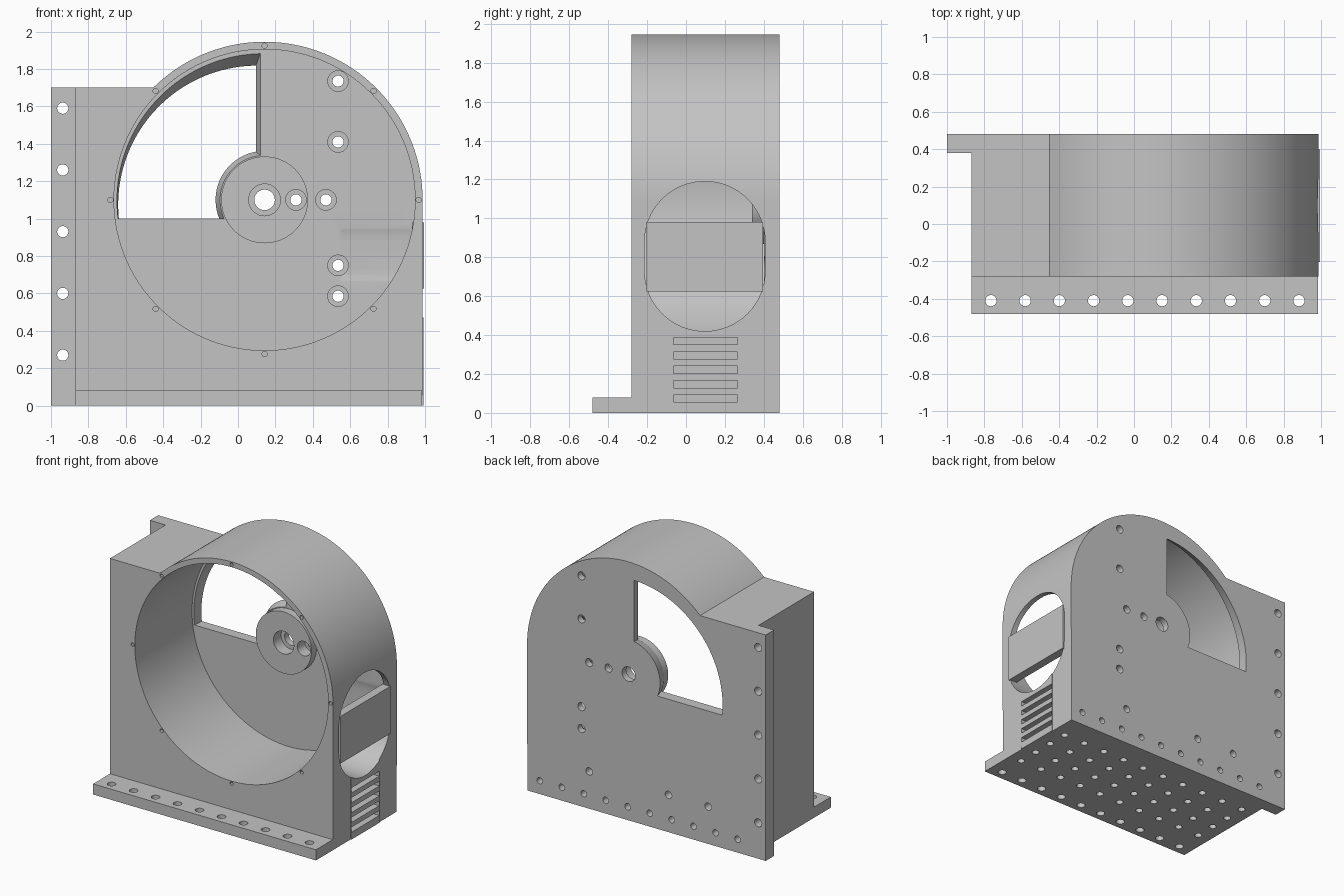
import bpy, bmesh
from math import sin, cos, pi, acos, asin, radians

cube = bpy.data.objects.get("Cube")
if cube:
    bpy.data.objects.remove(cube, do_unlink=True)

grey = bpy.data.materials.new("plain grey")
grey.use_nodes = True
grey.diffuse_color = (0.55, 0.55, 0.55, 1)
shader = next(n for n in grey.node_tree.nodes if n.type == "BSDF_PRINCIPLED")
shader.inputs["Base Color"].default_value = grey.diffuse_color
shader.inputs["Roughness"].default_value = 0.6

CX, CZ = 0.142, 1.10            # drum axis
FRONT, BACK, WALL = -0.28, 0.48, 0.40
LEFT, RIGHT = -0.87, 0.985
PLACE = {"x": lambda p, t: (t, p[0], p[1]),
         "y": lambda p, t: (p[0], t, p[1]),
         "z": lambda p, t: (p[0], p[1], t)}


def arc(cx, cy, r, a0, a1, n):
    return [(cx + r * cos(a0 + (a1 - a0) * i / n),
             cy + r * sin(a0 + (a1 - a0) * i / n)) for i in range(n + 1)]


def circle(cx, cy, r, n=24):
    return arc(cx, cy, r, 0, 2 * pi, n)[:-1]


def rect(x0, x1, y0, y1):
    return [(x0, y0), (x1, y0), (x1, y1), (x0, y1)]


def solid(name, prisms):
    """Prisms are (axis, start, end, profile, optional end profile)."""
    bm = bmesh.new()
    for axis, a, b, profile, *end in prisms:
        far = end[0] if end else profile
        v0 = [bm.verts.new(PLACE[axis](p, a)) for p in profile]
        v1 = [bm.verts.new(PLACE[axis](p, b)) for p in far]
        bm.faces.new(v0)
        bm.faces.new(v1[::-1])
        for i in range(len(v0)):
            j = (i + 1) % len(v0)
            bm.faces.new((v0[j], v0[i], v1[i], v1[j]))
    bmesh.ops.recalc_face_normals(bm, faces=bm.faces)
    mesh = bpy.data.meshes.new(name)
    bm.to_mesh(mesh)
    bm.free()
    mesh.materials.append(grey)
    obj = bpy.data.objects.new(name, mesh)
    bpy.context.collection.objects.link(obj)
    return obj


def activate(obj):
    bpy.ops.object.select_all(action="DESELECT")
    obj.select_set(True)
    bpy.context.view_layer.objects.active = obj


def cut(obj, prisms):
    cutter = solid("cutter", prisms)
    cutter.hide_render = True
    mod = obj.modifiers.new("cut", "BOOLEAN")
    mod.operation, mod.solver, mod.object = "DIFFERENCE", "EXACT", cutter
    activate(obj)
    bpy.ops.object.modifier_apply(modifier=mod.name)
    bpy.data.objects.remove(cutter, do_unlink=True)


def window(cx, cz, r, right, hub):
    """Quarter opening bounded by an outer arc and the hub arc."""
    low = 1.0
    outer = arc(cx, cz, r, acos((right - cx) / r), pi - asin((low - cz) / r), 40)
    inner = arc(CX, CZ, hub, pi - asin((low - CZ) / hub),
                acos((right - CX) / hub), 20)
    return outer + inner


# Housing: square base with a domed top
shoulder = pi - asin((1.70 - CZ) / 0.845)
outline = [(LEFT, 0), (RIGHT, 0)] + arc(CX, CZ, 0.845, 0, shoulder, 72) + [(LEFT, 1.70)]
housing = solid("housing", [("y", FRONT, BACK, outline)])
cut(housing, [("y", FRONT - 0.1, WALL, circle(CX, CZ, 0.805, 120))])

# Quarter window with tapered edges through the back wall
cut(housing, [("y", WALL - 0.01, BACK + 0.01, window(CX, CZ, 0.79, 0.122, 0.235),
               window(0.10, 1.07, 0.74, 0.093, 0.265))])

# Rounded side opening
opening = arc(0.097, 0.88, 0.31, 0, pi, 32) + arc(0.097, 0.73, 0.31, pi, 2 * pi, 32)
cut(housing, [("x", 0.55, 1.1, opening)])

# Hub disc and raised louvre panel
hub = solid("hub", [("y", 0.34, WALL + 0.005, circle(CX, CZ, 0.232, 64))])
panel = solid("louvre_panel", [("x", RIGHT - 0.03, RIGHT + 0.006, rect(-0.07, 0.27, 0, 0.47))])
cut(panel, [("x", 0.55, 1.1, opening)])

# Louvre slots
slots = [("x", 0.92, 1.1, rect(-0.065, 0.265, z, z + 0.037))
         for z in [0.055 + 0.074 * i for i in range(5)]]
for part in (housing, panel):
    cut(part, slots)

# Mounting holes with counterbores in the back wall and hub
mounts = [(0.535, z) for z in (1.735, 1.41, 0.75, 0.585)] + [(0.47, CZ), (0.31, CZ)]
through = [("y", 0.3, 0.6, circle(x, z, 0.03)) for x, z in mounts]
through.append(("y", 0.3, 0.6, circle(CX, CZ, 0.055, 32)))
bores = [("y", 0.3, 0.43, circle(x, z, 0.055)) for x, z in mounts]
bores.append(("y", 0.3, 0.43, circle(CX, CZ, 0.085, 32)))
for part in (housing, hub):
    cut(part, through)
    cut(part, bores)

# Blind screw holes: front rim, back face, underside
columns = [-0.765 + 0.183 * i for i in range(10)]
blind = [("y", FRONT - 0.1, FRONT + 0.1,
          circle(CX + 0.824 * cos(i * pi / 4), CZ + 0.824 * sin(i * pi / 4), 0.014, 12))
         for i in range(8)]
blind += [("y", 0.41, 0.6, circle(x, 0.10, 0.024, 16)) for x in columns]
blind += [("y", 0.41, 0.6, circle(x, 0.28, 0.028, 16)) for x in (0.47, -0.19, -0.52)]
blind += [("z", -0.1, 0.05, circle(x, y, 0.026, 16))
          for x in columns for y in (-0.2, -0.04, 0.12, 0.28)]
cut(housing, blind)

# Foot flange at the front
foot = solid("front_foot_flange", [("z", 0, 0.08, rect(LEFT, RIGHT, -0.48, FRONT))])
cut(foot, [("z", -0.1, 0.2, circle(x, -0.41, 0.03)) for x in columns])

# Upright flange at the back
flange = solid("back_side_flange", [("y", 0.38, BACK, rect(-1.0, LEFT, 0, 1.70))])
cut(flange, [("y", 0.3, 0.6, circle(-0.937, 0.27 + 0.33 * i, 0.03)) for i in range(5)])

# Bridge plate across the side opening
plate = solid("side_bridge_plate", [("x", 0.93, 0.995, rect(-0.203, 0.397, 0.625, 0.98))])

for part in (housing, hub, panel, foot, flange, plate):
    activate(part)
    bpy.ops.object.shade_smooth_by_angle(angle=radians(30))
